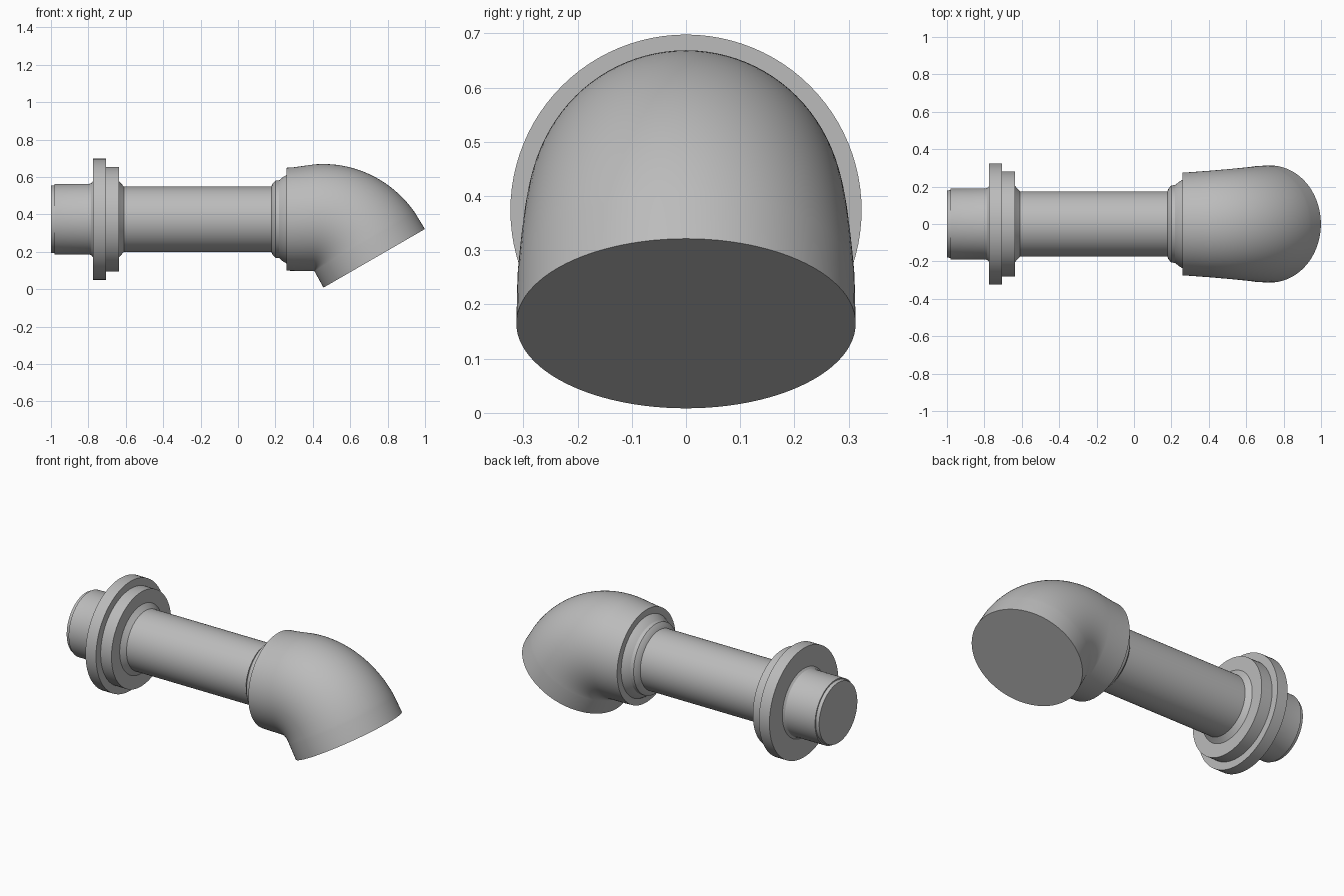
import bpy, bmesh, math
from mathutils import Vector

cube = bpy.data.objects.get("Cube")
if cube:
    bpy.data.objects.remove(cube)

SIDES = 96
AXIS = 0.374

steel = bpy.data.materials.new("grey metal")
steel.use_nodes = True
colour = (0.5, 0.5, 0.5, 1)
steel.diffuse_color = colour
steel.node_tree.nodes["Principled BSDF"].inputs["Base Color"].default_value = colour


def loft(name, sections):
    """Skin circles given as (x, z, radius, tilt from vertical) and cap both ends."""
    bm = bmesh.new()
    rings = []
    for x, z, r, tilt in sections:
        up = Vector((math.sin(tilt), 0, math.cos(tilt)))
        ring = []
        for i in range(SIDES):
            a = math.tau * i / SIDES
            p = Vector((x, 0, z)) + up * r * math.cos(a)
            p.y = r * math.sin(a)
            ring.append(bm.verts.new(p))
        rings.append(ring)
    for a, b in zip(rings, rings[1:]):
        for i in range(SIDES):
            j = (i + 1) % SIDES
            bm.faces.new((a[i], a[j], b[j], b[i]))
    bm.faces.new(rings[0])
    bm.faces.new(rings[-1])
    bmesh.ops.recalc_face_normals(bm, faces=bm.faces)
    mesh = bpy.data.meshes.new(name)
    bm.to_mesh(mesh)
    bm.free()
    mesh.materials.append(steel)
    ob = bpy.data.objects.new(name, mesh)
    bpy.context.collection.objects.link(ob)
    bpy.ops.object.select_all(action='DESELECT')
    ob.select_set(True)
    bpy.context.view_layer.objects.active = ob
    bpy.ops.object.shade_smooth_by_angle(angle=math.radians(25))
    return ob


def turned(name, profile):
    """Part turned around the pipe axis from (x, radius) points."""
    return loft(name, [(x, AXIS, r, 0) for x, r in profile])


# Straight pipe and its inlet end
turned("inlet_stub", [(-1, .179), (-.98, .182), (-.98, .189), (-.795, .189),
                      (-.785, .192), (-.775, .203), (-.77, .203)])
turned("main_pipe", [(-.72, .175), (.27, .175)])

# Mounting flange, with collar and fillet in front
turned("flange", [(-.775, .324), (-.706, .324)])
turned("collar", [(-.706, .28), (-.635, .28)])
turned("collar_fillet", [(-.64, .203), (-.635, .203), (-.625, .191), (-.61, .175)])

# Stepped shoulder leading into the elbow
turned("shoulder", [(.178, .175), (.185, .19), (.2, .206), (.22, .208),
                    (.24, .225), (.262, .238)])

# Flared elbow bending downward around a pivot at its inner corner
PIVOT_X, PIVOT_Z, BEND = .407, .095, math.radians(60)
sections = [(.26, AXIS, .275, 0), (.3, AXIS + .001, .277, 0)]
STEPS = 32
for k in range(STEPS + 1):
    t = k / STEPS
    tilt = BEND * t
    r = .285 + .026 * t
    reach = r + .002
    sections.append((PIVOT_X + reach * math.sin(tilt),
                     PIVOT_Z + reach * math.cos(tilt), r, tilt))
# straight outlet length past the bend
x, z, r, tilt = sections[-1]
sections.append((x + .1 * math.cos(tilt), z - .1 * math.sin(tilt), .313, tilt))
loft("elbow", sections)
